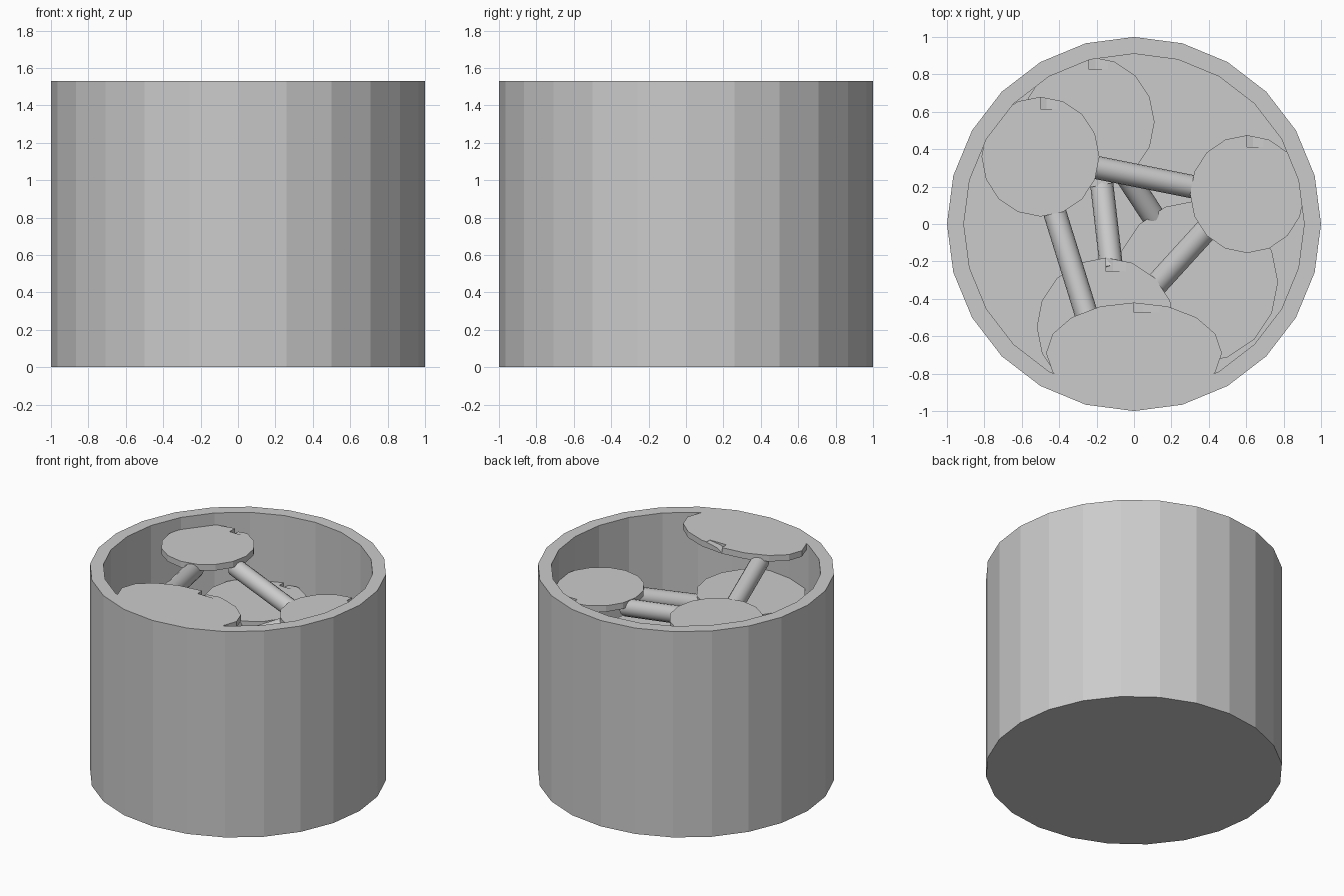
import bpy, bmesh
from math import cos, sin, tau
from mathutils import Vector, Matrix

if "Cube" in bpy.data.objects:
    bpy.data.objects.remove(bpy.data.objects["Cube"])

HEIGHT = 1.53
THICK = 0.045
TUBE_R = 0.062


def make_object(name, bm):
    bmesh.ops.recalc_face_normals(bm, faces=bm.faces)
    mesh = bpy.data.meshes.new(name)
    bm.to_mesh(mesh)
    bm.free()
    obj = bpy.data.objects.new(name, mesh)
    bpy.context.collection.objects.link(obj)
    return obj


def lathe(name, profile, sides):
    """Closed solid from (radius, z) rings, capped at both ends."""
    bm = bmesh.new()
    rings = [[bm.verts.new((r * cos(tau * i / sides), r * sin(tau * i / sides), z))
              for i in range(sides)] for r, z in profile]
    for a, b in zip(rings, rings[1:]):
        for i in range(sides):
            j = (i + 1) % sides
            bm.faces.new((a[i], a[j], b[j], b[i]))
    bm.faces.new(rings[0])
    bm.faces.new(rings[-1])
    return make_object(name, bm)


def notch_cutter(name):
    """Small wedge that scoops a ramp out of a platform rim (unit radius)."""
    bm = bmesh.new()
    ends = [[bm.verts.new((x, y, z)) for x, z in
             ((0, -0.035), (0.1, -0.014), (0.29, -0.002), (0.29, 0.03), (0, 0.03))]
            for y in (0.8, 1.1)]
    bm.faces.new(ends[0])
    bm.faces.new(ends[1])
    for i in range(5):
        j = (i + 1) % 5
        bm.faces.new((ends[0][i], ends[0][j], ends[1][j], ends[1][i]))
    obj = make_object(name, bm)
    obj.hide_render = True
    obj.hide_set(True)
    return obj


def platform(name, x, y, top, rx, ry):
    obj = lathe(name, [(1, -THICK), (1, 0)], 16)
    cutter = notch_cutter(name + "_cutter")
    placement = Matrix.Translation((x, y, top)) @ Matrix.Diagonal((rx, ry, 1, 1))
    for part in (obj, cutter):
        part.data.transform(placement)
    mod = obj.modifiers.new("notch", 'BOOLEAN')
    mod.operation = 'DIFFERENCE'
    mod.solver = 'EXACT'
    mod.object = cutter


def tube(name, start, end):
    a, b = Vector(start), Vector(end)
    bm = bmesh.new()
    turn = (b - a).to_track_quat('Z', 'Y').to_matrix().to_4x4()
    bmesh.ops.create_cone(bm, cap_ends=True, segments=16, radius1=TUBE_R,
                          radius2=TUBE_R, depth=(b - a).length,
                          matrix=Matrix.Translation((a + b) / 2) @ turn)
    obj = make_object(name, bm)
    for o in bpy.context.selected_objects:
        o.select_set(False)
    obj.select_set(True)
    bpy.context.view_layer.objects.active = obj
    bpy.ops.object.shade_smooth_by_angle()


# Open container with a floor
lathe("container", [(1, 0), (1, HEIGHT), (0.91, HEIGHT), (0.91, 0.09)], 24)

# Platforms climbing in a loose spiral: x, y, top height, radii
PLATFORMS = [
    (0.335, -0.31, 0.85, 0.435, 0.435),
    (-0.24, 0.545, 1.03, 0.35, 0.35),
    (-0.15, -0.55, 1.19, 0.37, 0.37),
    (0.605, 0.16, 1.30, 0.305, 0.315),
    (-0.5, 0.36, 1.44, 0.315, 0.32),
    (0, -0.69, HEIGHT, 0.47, 0.27),
]
for n, p in enumerate(PLATFORMS, 1):
    platform(f"platform_{n}", *p)

# Tubes joining each platform to the next one up
LINKS = [
    ((0.13, 0.0), (-0.1, 0.35)),
    ((-0.178, 0.26), (-0.12, -0.24)),
    ((0.10, -0.345), (0.41, -0.005)),
    ((0.36, 0.19), (-0.24, 0.31)),
    ((-0.445, 0.13), (-0.24, -0.53)),
]
for n, (lo, hi) in enumerate(LINKS):
    drop = TUBE_R + 0.015
    tube(f"tube_{n + 1}", (*lo, PLATFORMS[n][2] - drop), (*hi, PLATFORMS[n + 1][2] - drop))
